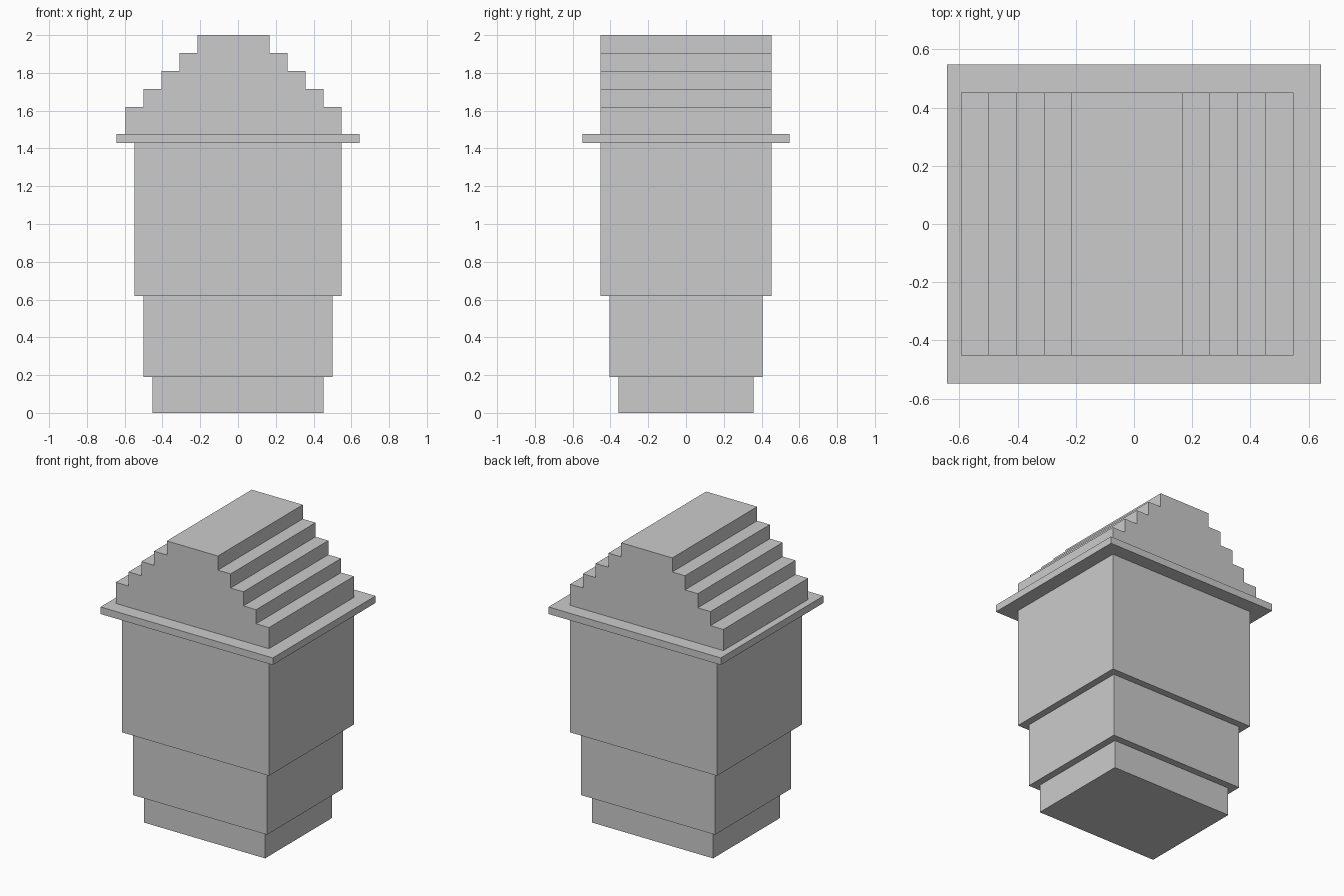
import bpy
import bmesh

if "Cube" in bpy.data.objects:
    bpy.data.objects.remove(bpy.data.objects["Cube"])

U = 2 / 21  # grid module of the model


def prism(name, profile, half_depth):
    """Extrude an (x, z) profile, counter-clockwise from the front, along y."""
    bm = bmesh.new()
    face = bm.faces.new([bm.verts.new((x * U, -half_depth * U, z * U)) for x, z in profile])
    new = bmesh.ops.extrude_face_region(bm, geom=[face])["geom"]
    verts = [g for g in new if isinstance(g, bmesh.types.BMVert)]
    bmesh.ops.translate(bm, verts=verts, vec=(0, 2 * half_depth * U, 0))
    bmesh.ops.recalc_face_normals(bm, faces=bm.faces)
    mesh = bpy.data.meshes.new(name)
    bm.to_mesh(mesh)
    bm.free()
    obj = bpy.data.objects.new(name, mesh)
    bpy.context.collection.objects.link(obj)
    return obj


# Stacked tiers: name, half width, half depth, bottom, top
tiers = [
    ("base", 4.75, 3.75, 0, 2),
    ("lower_wall", 5.25, 4.25, 2, 6.5),
    ("upper_wall", 5.75, 4.75, 6.5, 15),
    ("eaves_slab", 6.75, 5.75, 15, 15.5),
]
for name, w, d, z0, z1 in tiers:
    prism(name, [(-w, z0), (w, z0), (w, z1), (-w, z1)], d)

# Stepped gable roof, slightly off centre
right, left = [(5.75, 15.5)], [(-6.25, 15.5)]
for i in range(5):
    right.append((5.75 - i, 17 + i))
    left.append((-6.25 + i, 17 + i))
    if i < 4:
        right.append((4.75 - i, 17 + i))
        left.append((-5.25 + i, 17 + i))
prism("stepped_roof", right + left[::-1], 4.75)
